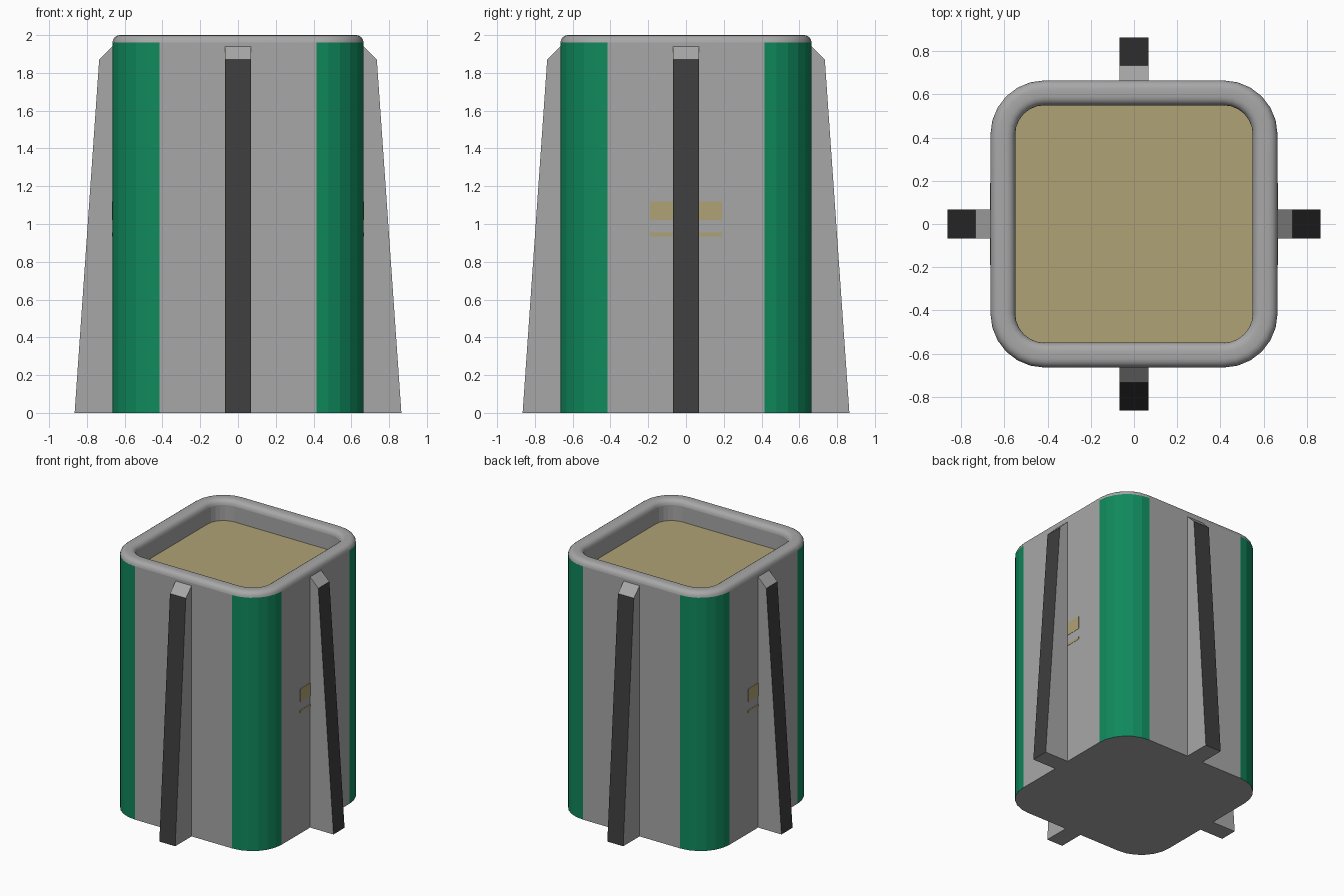
import bpy, bmesh, math
from mathutils import Matrix

if "Cube" in bpy.data.objects:
    bpy.data.objects.remove(bpy.data.objects["Cube"])


def material(name, rgb):
    m = bpy.data.materials.new(name)
    m.diffuse_color = (*rgb, 1)
    m.use_nodes = True
    m.node_tree.nodes["Principled BSDF"].inputs["Base Color"].default_value = m.diffuse_color
    return m


GREY = material("concrete grey", (0.39, 0.39, 0.39))
DARK = material("charcoal", (0.048, 0.048, 0.048))
GREEN = material("corner green", (0.005, 0.25, 0.107))
TAN = material("sand tan", (0.43, 0.365, 0.18))

HALF, RADIUS, SEG, R = 0.665, 0.25, 6, 0.04
WALL, FLOOR = 0.115, 1.84


def finish(bm, name, mats):
    bmesh.ops.recalc_face_normals(bm, faces=bm.faces)
    me = bpy.data.meshes.new(name)
    bm.to_mesh(me)
    bm.free()
    for m in mats:
        me.materials.append(m)
    ob = bpy.data.objects.new(name, me)
    bpy.context.collection.objects.link(ob)
    return ob


def rounded_ring(bm, inset, z):
    """Rounded square, SEG facets per corner, moved inwards by inset."""
    c, r, ring = HALF - RADIUS, RADIUS - inset, []
    for q in range(4):
        a0 = q * math.pi / 2
        cx = c if q in (0, 3) else -c
        cy = c if q in (0, 1) else -c
        for i in range(SEG + 1):
            a = a0 + i * math.pi / 2 / SEG
            ring.append(bm.verts.new((cx + r * math.cos(a), cy + r * math.sin(a), z)))
    return ring


# Body: wall section (inset, z) from the base, over the rounded rim, to the inner floor
section = [(0, 0), (0, 2 - R)]
for i in range(1, 5):
    a = i * math.pi / 8
    section.append((R - R * math.cos(a), 2 - R + R * math.sin(a)))
for i in range(5):
    a = i * math.pi / 8
    section.append((WALL - R + R * math.sin(a), 2 - R + R * math.cos(a)))
section.append((WALL, FLOOR))

bm = bmesh.new()
rings = [rounded_ring(bm, d, z) for d, z in section]
n = len(rings[0])
for k in range(len(rings) - 1):
    for i in range(n):
        j = (i + 1) % n
        f = bm.faces.new((rings[k][i], rings[k][j], rings[k + 1][j], rings[k + 1][i]))
        f.smooth = 0 < k < len(rings) - 2
        # green on the outer corner facets only
        f.material_index = 1 if k == 0 and i % (SEG + 1) < SEG else 0
bm.faces.new(rings[0])
bm.faces.new(rings[-1]).material_index = 2
finish(bm, "planter_body", [GREY, GREEN, TAN])


# Tapered fins, dark on the sloping outer face
def fin(name, angle):
    bm = bmesh.new()
    outline = [(0.64, 0), (0.865, 0), (0.735, 1.87), (0.665, 1.94), (0.64, 1.94)]
    sides = [[bm.verts.new((x, y, z)) for x, z in outline] for y in (-0.068, 0.068)]
    for s in sides:
        bm.faces.new(s)
    for i in range(5):
        j = (i + 1) % 5
        f = bm.faces.new((sides[0][i], sides[0][j], sides[1][j], sides[1][i]))
        f.material_index = 1 if i == 1 else 0
    bm.transform(Matrix.Rotation(angle, 4, 'Z'))
    finish(bm, name, [GREY, DARK])


for i, side in enumerate(("right", "back", "left", "front")):
    fin(side + "_fin", i * math.pi / 2)


# Thin tan panel markings on the left and right walls
def marking(name, sign):
    bm = bmesh.new()
    for y, z, w, h in ((0, 1.07, 0.38, 0.10), (0, 0.945, 0.38, 0.02)):
        m = Matrix.Translation((sign * HALF, y, z)) @ Matrix.Diagonal((0.004, w, h, 1))
        bmesh.ops.create_cube(bm, size=1, matrix=m)
    finish(bm, name, [TAN])


marking("right_marking", 1)
marking("left_marking", -1)
